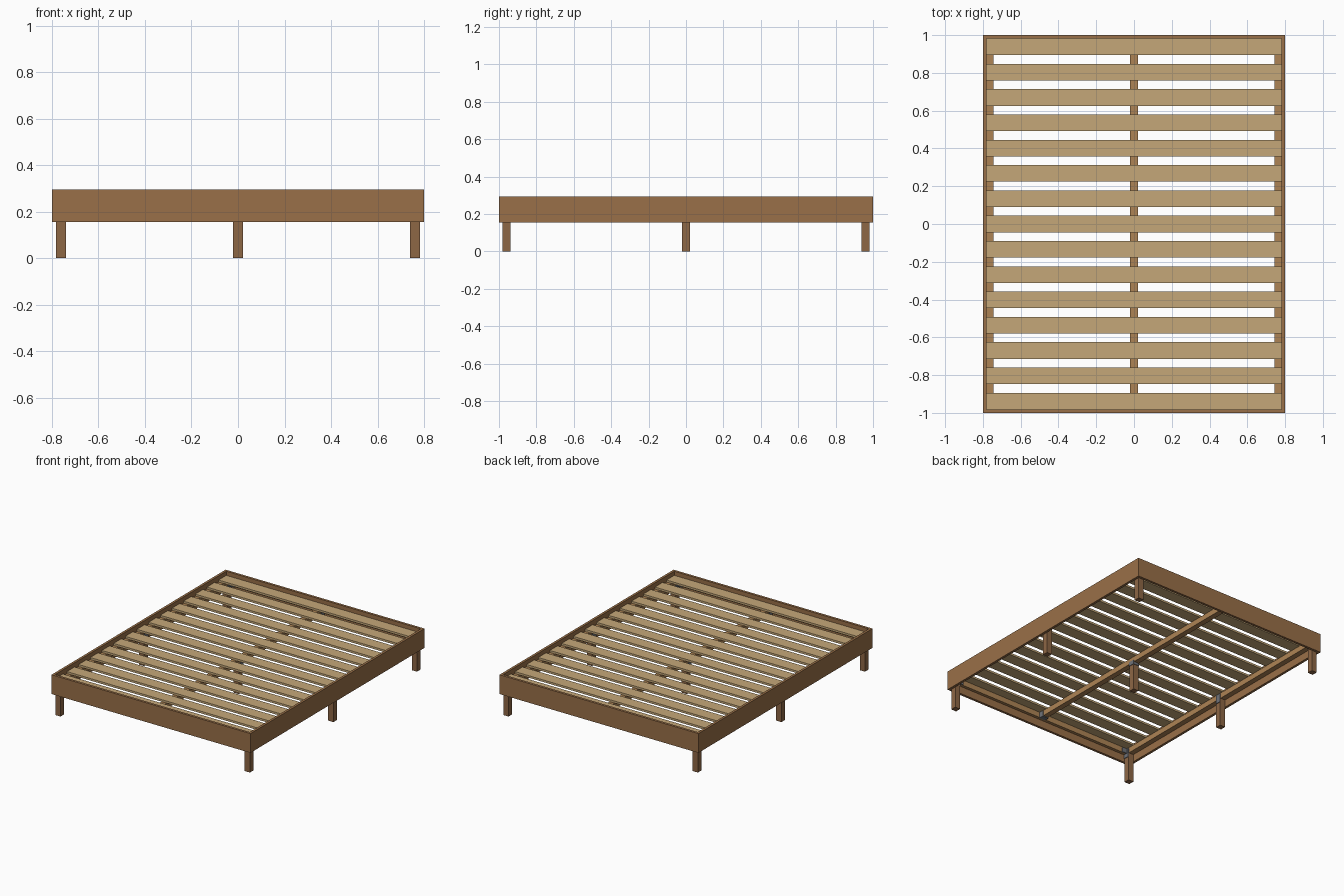
import bpy, bmesh

if "Cube" in bpy.data.objects:
    bpy.data.objects.remove(bpy.data.objects["Cube"])


def material(name, color):
    m = bpy.data.materials.new(name)
    m.diffuse_color = (*color, 1)
    m.use_nodes = True
    m.node_tree.nodes["Principled BSDF"].inputs["Base Color"].default_value = m.diffuse_color
    return m


RAIL = material("rail_wood", (0.32, 0.16, 0.065))
LEG = material("leg_wood", (0.27, 0.135, 0.06))
CLEAT = material("support_wood", (0.42, 0.23, 0.09))
SLAT = material("slat_wood", (0.56, 0.39, 0.19))
STEEL = material("steel", (0.16, 0.17, 0.19))


def box(name, x, y, z, mat):
    """Box from (min, max) pairs on each axis."""
    size = [b - a for a, b in (x, y, z)]
    mid = [(a + b) / 2 for a, b in (x, y, z)]
    bm = bmesh.new()
    bmesh.ops.create_cube(bm, size=1)
    bmesh.ops.scale(bm, vec=size, verts=bm.verts)
    mesh = bpy.data.meshes.new(name)
    bm.to_mesh(mesh)
    bm.free()
    mesh.materials.append(mat)
    ob = bpy.data.objects.new(name, mesh)
    ob.location = mid
    bpy.context.collection.objects.link(ob)
    return ob


def span(a, b, s):
    """Range a..b, mirrored when s is -1."""
    return tuple(sorted((a * s, b * s)))


W, L, T = 0.80, 1.0, 0.018          # half width, half length, board thickness
Z0, Z1 = 0.155, 0.295               # outer rail heights
C0, C1 = 0.21, 0.25                 # support heights
SLAT_TOP = 0.265
LEG_W = 0.042

for s, side, end in ((-1, "left", "front"), (1, "right", "back")):
    # Outer rails
    box(f"{side}_rail", span(W - T, W, s), (-L, L), (Z0, Z1), RAIL)
    box(f"{end}_rail", (-W + T, W - T), span(L - T, L, s), (Z0, Z1), RAIL)
    # Ledges that carry the slats
    box(f"{side}_ledge", span(0.743, W - T, s), (-L + T, L - T), (C0, C1), CLEAT)
    box(f"{end}_ledge", (-0.743, 0.743), span(0.96, L - T, s), (C0, C1), CLEAT)
    # Steel hanger under each end of the centre beam
    box(f"{end}_beam_hanger", (-0.025, 0.025), span(0.925, 0.96, s),
        (C0 - 0.005, C1 - 0.002), STEEL)

# Centre beam
box("centre_beam", (-0.02, 0.02), (-0.96, 0.96), (C0, C1), CLEAT)

# Slats
for i in range(15):
    y = -0.938 + i * 1.876 / 14
    box(f"slat_{i + 1}", (-0.782, 0.782), (y - 0.044, y + 0.044),
        (C1, SLAT_TOP), SLAT)

# Legs: corners, side middles and centre, with steel plates at the tops
for sx in (-1, 0, 1):
    for sy in (-1, 0, 1):
        if sx == 0 and sy != 0:
            continue
        x, y, h = sx * 0.761, sy * 0.96, LEG_W / 2
        box("leg", (x - h, x + h), (y - h, y + h), (0, C0), LEG)
        if sx:
            box("leg_plate", span(0.736, 0.743, sx), (y - h, y + h),
                (C0 - 0.03, C1 - 0.005), STEEL)
        else:
            box("centre_leg_plate", (-0.025, 0.025), (-0.025, 0.025),
                (C0 - 0.018, C0 + 0.012), STEEL)
        if sx and sy:
            box("corner_plate", span(0.70, 0.743, sx), span(0.953, 0.96, sy),
                (C0, C1 - 0.005), STEEL)
